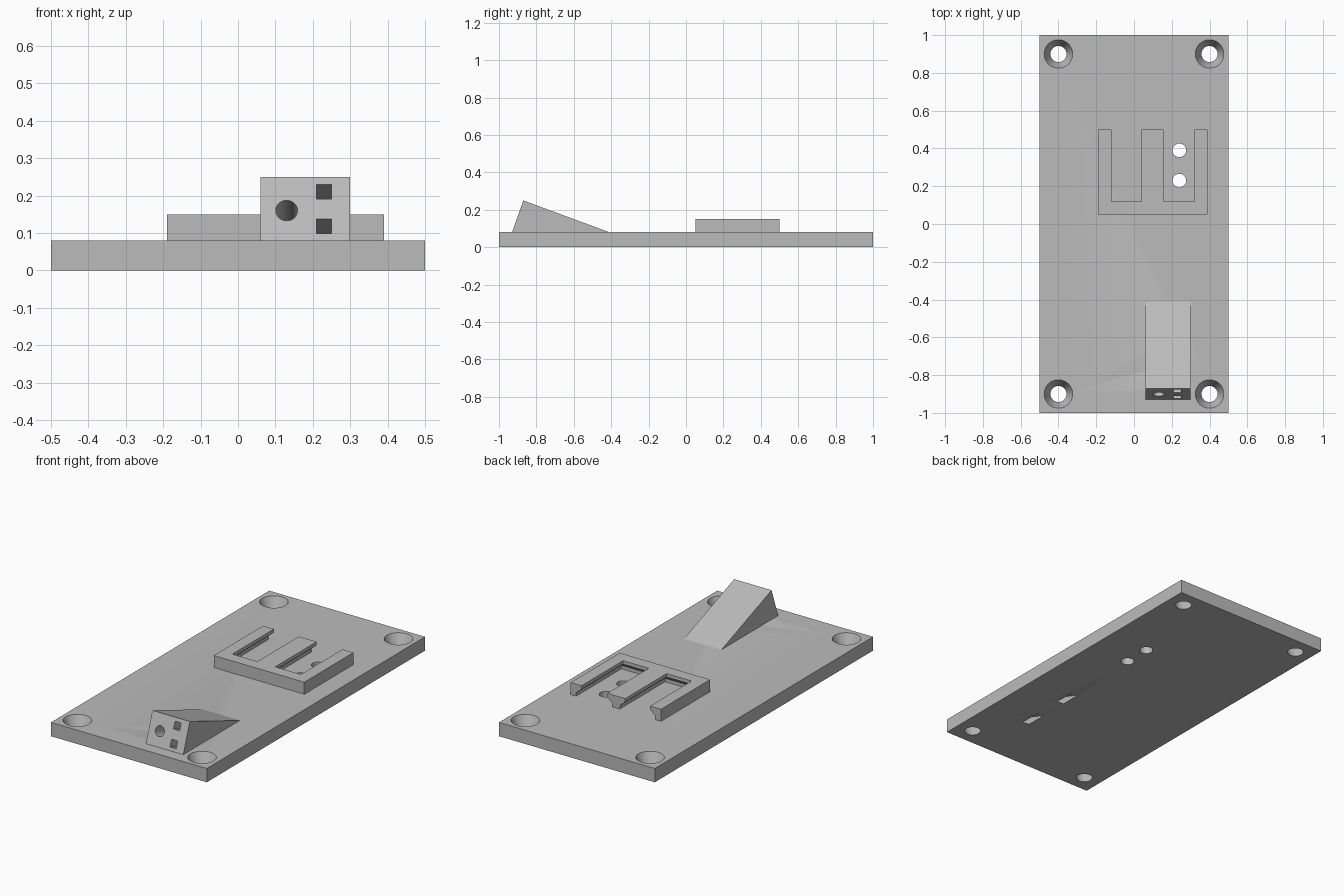
import bpy, bmesh, math
from mathutils import Vector

cube = bpy.data.objects.get("Cube")
if cube:
    bpy.data.objects.remove(cube, do_unlink=True)

grey = bpy.data.materials.new("light grey")
grey.use_nodes = True
colour = (0.5, 0.5, 0.5, 1)
grey.diffuse_color = colour
grey.node_tree.nodes["Principled BSDF"].inputs["Base Color"].default_value = colour

TOP = 0.08  # upper surface of the base plate


def loft(name, rings):
    """Solid through a list of matching rings, capped at both ends."""
    bm = bmesh.new()
    loops = [[bm.verts.new(p) for p in ring] for ring in rings]
    n = len(loops[0])
    for a, b in zip(loops, loops[1:]):
        for i in range(n):
            j = (i + 1) % n
            bm.faces.new((a[i], a[j], b[j], b[i]))
    bm.faces.new(loops[0][::-1])
    bm.faces.new(loops[-1])
    bmesh.ops.recalc_face_normals(bm, faces=bm.faces)
    mesh = bpy.data.meshes.new(name)
    bm.to_mesh(mesh)
    bm.free()
    obj = bpy.data.objects.new(name, mesh)
    bpy.context.collection.objects.link(obj)
    mesh.materials.append(grey)
    return obj


def rect(x0, x1, y0, y1, z):
    return [(x0, y0, z), (x1, y0, z), (x1, y1, z), (x0, y1, z)]


def box(name, x0, x1, y0, y1, z0, z1):
    return loft(name, [rect(x0, x1, y0, y1, z) for z in (z0, z1)])


def circle(x, y, z, r, n=48):
    return [(x + r * math.cos(math.tau * i / n), y + r * math.sin(math.tau * i / n), z)
            for i in range(n)]


def cut(target, cutters):
    bpy.context.view_layer.objects.active = target
    for c in cutters:
        c.hide_render = True
        mod = target.modifiers.new("cut", "BOOLEAN")
        mod.operation = "DIFFERENCE"
        mod.solver = "EXACT"
        mod.object = c
        bpy.ops.object.modifier_apply(modifier=mod.name)


# Solid parts
plate = box("base_plate", -0.5, 0.5, -1, 1, 0, TOP)
holder = box("slotted_holder", -0.19, 0.39, 0.05, 0.5, TOP, 0.15)
profile = [(-0.93, TOP), (-0.87, 0.25), (-0.41, TOP)]
wedge = loft("wedge_housing", [[(x, y, z) for y, z in profile] for x in (0.06, 0.30)])

# Tapered corner screw holes
screws = []
for sx in (-1, 1):
    for sy in (-1, 1):
        x, y = 0.4 * sx, 0.9 * sy
        screws.append(loft("screw_cutter", [circle(x, y, -0.004, 0.041),
                                            circle(x, y, TOP + 0.004, 0.077)]))

# Wire holes inside the holder
wires = [loft("wire_cutter", [circle(0.24, y, -0.1, 0.036), circle(0.24, y, 0.1, 0.036)])
         for y in (0.23, 0.39)]

# Undercut slots, open at the back
slots = []
for x0, x1 in ((-0.12, 0.04), (0.155, 0.32)):
    rings = [rect(x0 - g, x1 + g, 0.12 - g, 0.6, z)
             for g, z in ((0.035, 0.05), (0.035, 0.10), (0, 0.13), (0, 0.2))]
    slots.append(loft("slot_cutter", rings))

# Tunnels bored square to the sloping front of the wedge
slope = math.atan2(0.06, 0.17)
inward = Vector((0, math.cos(slope), -math.sin(slope)))


def bore(x, z, outline, depth):
    mouth = Vector((x, -0.93 + (z - TOP) * math.tan(slope), z))
    across, up = Vector((1, 0, 0)), Vector((0, math.sin(slope), math.cos(slope)))
    return loft("tunnel_cutter", [[mouth + across * a + up * b + inward * d for a, b in outline]
                                  for d in (-0.05, depth)])


square = [(-0.02, -0.021), (0.02, -0.021), (0.02, 0.021), (-0.02, 0.021)]
disc = [p[:2] for p in circle(0, 0, 0, 0.029)]
tunnels = [bore(0.23, 0.21, square, 0.9), bore(0.23, 0.118, square, 0.6),
           bore(0.13, 0.16, disc, 0.25)]

cut(wedge, tunnels)
cut(holder, slots)
cut(plate, screws + wires + tunnels)

for c in screws + wires + slots + tunnels:
    bpy.data.objects.remove(c, do_unlink=True)

# Smooth the round walls, keep edges crisp
for obj in (plate, holder, wedge):
    bpy.ops.object.select_all(action="DESELECT")
    obj.select_set(True)
    bpy.context.view_layer.objects.active = obj
    bpy.ops.object.shade_smooth_by_angle(angle=math.radians(25))
